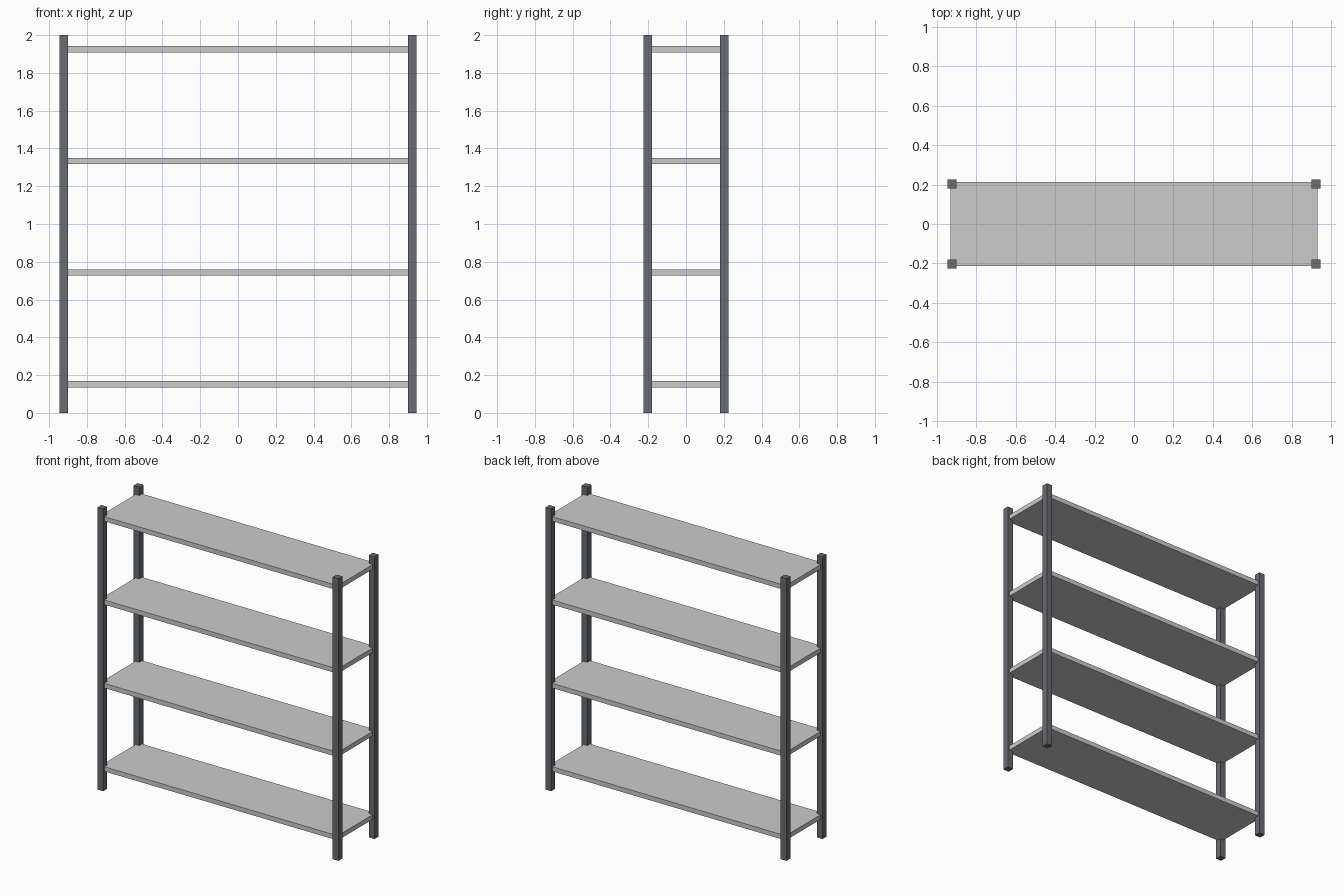
import bpy

if "Cube" in bpy.data.objects:
    bpy.data.objects.remove(bpy.data.objects["Cube"])

def material(name, rgb):
    m = bpy.data.materials.new(name)
    m.diffuse_color = (*rgb, 1)
    m.use_nodes = True
    m.node_tree.nodes["Principled BSDF"].inputs["Base Color"].default_value = m.diffuse_color
    return m

def box(name, centre, size, mat=None):
    bpy.ops.mesh.primitive_cube_add(size=1, location=centre)
    ob = bpy.context.object
    ob.name = name
    ob.scale = size
    bpy.ops.object.transform_apply(location=False, rotation=False, scale=True)
    if mat:
        ob.data.materials.append(mat)
    return ob

POST = 0.045                 # square post width
PX, PY = 0.9225, 0.2025      # post centres
THICK = 0.033                # shelf thickness

post_mat = material("dark_steel", (0.14, 0.15, 0.165))

# four corner posts
for side, sx in (("left", -1), ("right", 1)):
    for face, sy in (("front", -1), ("back", 1)):
        box(f"{face}_{side}_post", (sx * PX, sy * PY, 1), (POST, POST, 2), post_mat)

# four evenly spaced shelves, their corners let into the posts
for i in range(4):
    box(f"shelf_{i + 1}", (0, 0, 0.152 + i * 0.591), (1.86, 0.423, THICK))
